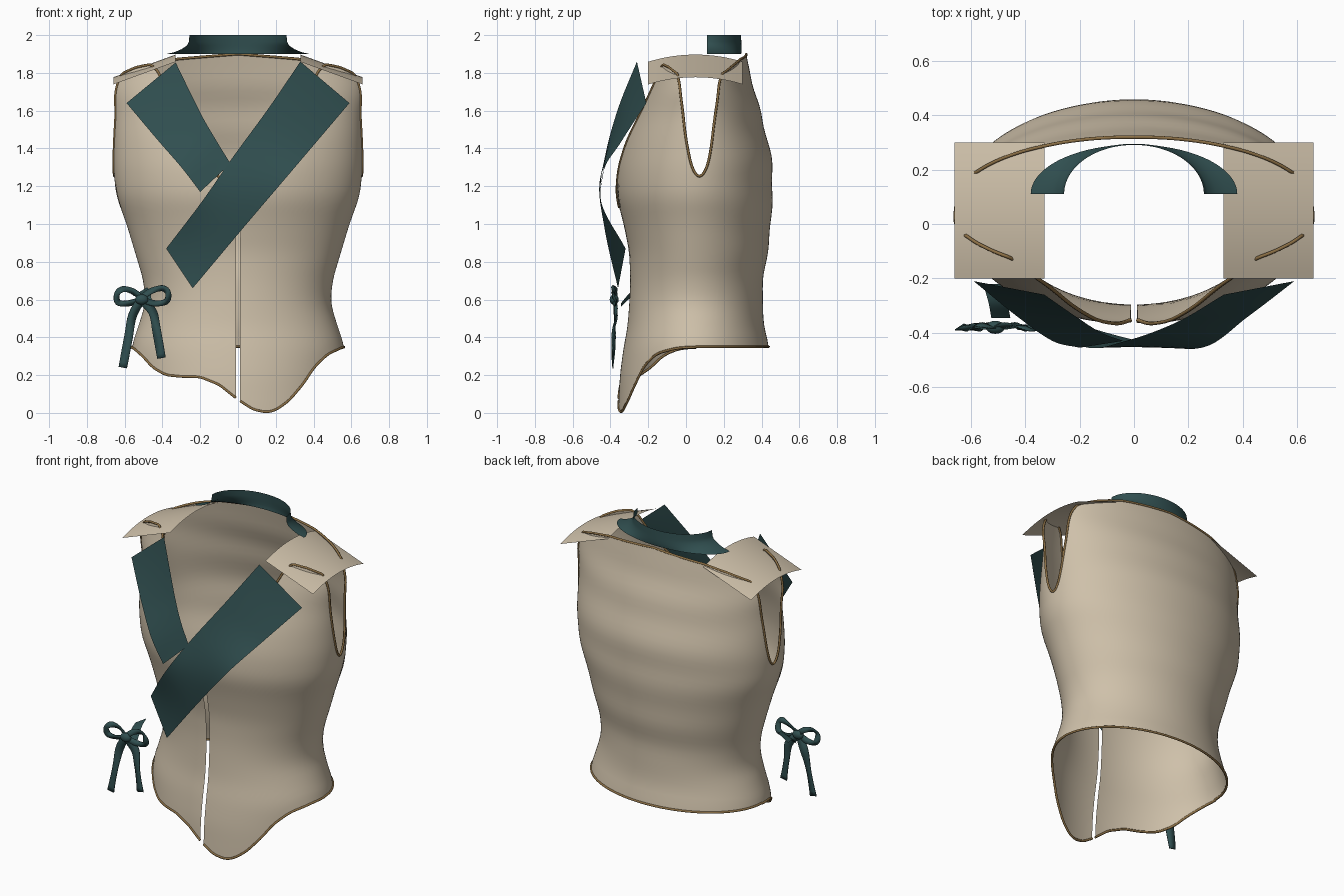
import bpy
from math import sin, cos, pi, radians
from mathutils import Vector

if "Cube" in bpy.data.objects:
    bpy.data.objects.remove(bpy.data.objects["Cube"])


def material(name, rgb):
    m = bpy.data.materials.new(name)
    m.diffuse_color = (*rgb, 1)
    m.use_nodes = True
    m.node_tree.nodes["Principled BSDF"].inputs["Base Color"].default_value = m.diffuse_color
    return m


CREAM = material("cream_cloth", (0.62, 0.53, 0.40))
TEAL = material("teal_cloth", (0.03, 0.078, 0.08))
GOLD = material("gold_trim", (0.26, 0.16, 0.06))


def lerp_table(table, v, col=1):
    if v <= table[0][0]:
        return table[0][col]
    for p, q in zip(table, table[1:]):
        if v <= q[0]:
            return p[col] + (q[col] - p[col]) * (v - p[0]) / (q[0] - p[0])
    return table[-1][col]


def soft_table(table, v, col, w):
    return sum(lerp_table(table, v + w * k / 3, col) for k in range(-3, 4)) / 7


def grid_object(name, rows, mat):
    """Smooth sheet from equally long rows of points."""
    n = len(rows[0])
    verts = [p for r in rows for p in r]
    faces = [(i * n + j, i * n + j + 1, (i + 1) * n + j + 1, (i + 1) * n + j)
             for i in range(len(rows) - 1) for j in range(n - 1)]
    me = bpy.data.meshes.new(name)
    me.from_pydata(verts, [], faces)
    me.polygons.foreach_set("use_smooth", [True] * len(faces))
    me.materials.append(mat)
    ob = bpy.data.objects.new(name, me)
    bpy.context.collection.objects.link(ob)
    return ob


def spline(points, steps=8):
    """Catmull-Rom samples through the points."""
    p = [Vector(q) for q in points]
    p = [2 * p[0] - p[1]] + p + [2 * p[-1] - p[-2]]
    out = []
    for i in range(1, len(p) - 2):
        a, b, c, d = p[i - 1:i + 3]
        for k in range(steps):
            t = k / steps
            out.append(0.5 * (2 * b + (c - a) * t + (2 * a - 5 * b + 4 * c - d) * t * t
                              + (3 * b - a - 3 * c + d) * t ** 3))
    out.append(p[-2])
    return out


def strip(name, edge_a, edge_b, mat=TEAL):
    a, b = spline(edge_a), spline(edge_b)
    return grid_object(name, [[p.lerp(q, k / 6) for k in range(7)] for p, q in zip(a, b)], mat)


def piping(name, points):
    cu = bpy.data.curves.new(name, "CURVE")
    cu.dimensions = "3D"
    cu.bevel_depth = 0.007
    cu.bevel_resolution = 1
    sp = cu.splines.new("POLY")
    sp.points.add(len(points) - 1)
    for q, p in zip(sp.points, points):
        q.co = (*p, 1)
    cu.materials.append(GOLD)
    bpy.context.collection.objects.link(bpy.data.objects.new(name, cu))


# Vest body: height, half width, front y, back y
BODY = [(0, .56, -.36, .43), (.2, .56, -.35, .43), (.35, .565, -.33, .437), (.45, .53, -.31, .42),
        (.58, .49, -.30, .40), (.7, .50, -.295, .41), (.85, .545, -.30, .43), (1.0, .59, -.33, .452),
        (1.15, .645, -.37, .455), (1.3, .66, -.365, .462), (1.45, .66, -.33, .43),
        (1.6, .66, -.27, .395), (1.7, .68, -.235, .36), (1.8, .66, -.20, .345), (1.9, .65, -.18, .31)]
# Top edge by angle from the side: neck V, shoulder, armhole, shoulder, back neck
TOP = [(-88.8, 1.08), (-82, 1.23), (-72, 1.43), (-60, 1.64), (-50, 1.81), (-45, 1.845), (-35, 1.83),
       (-22, 1.795), (-18, 1.74), (-12, 1.6), (-6, 1.4), (-3, 1.31), (0, 1.265), (3, 1.25), (6, 1.265),
       (9, 1.31), (12, 1.4), (18, 1.6), (25, 1.75), (29, 1.795), (45, 1.84), (60, 1.873), (90, 1.9)]
# Uneven front hem by x
HEM = [(-.56, .35), (-.5, .30), (-.45, .24), (-.38, .20), (-.3, .192), (-.2, .19), (-.1, .15), (0, .07),
       (.08, .018), (.15, .003), (.2, .015), (.27, .065), (.35, .16), (.4, .24), (.47, .31), (.56, .35)]


def body_point(phi, z):
    a, f, b = (soft_table(BODY, z, c, .05) for c in (1, 2, 3))
    s, y0 = sin(radians(phi)), .05
    y = y0 + s * ((b - y0 + .004 * sin(z * 24)) if s > 0 else (y0 - f))
    return Vector((a * cos(radians(phi)), y, z))


columns = []
N, ROWS = 540, 40
for i in range(N + 1):
    phi = -88.8 + 357.6 * i / N
    side = phi if phi <= 90 else 180 - phi
    top = soft_table(TOP, side, 1, 1.2)
    hem = .35 if side >= 0 else soft_table(HEM, .56 * cos(radians(phi)), 1, .02)
    columns.append([body_point(phi, hem + (top - hem) * j / ROWS) for j in range(ROWS + 1)])
grid_object("vest_body", columns, CREAM)
piping("hem_trim", [c[0] for c in columns])
piping("neck_and_armhole_trim", [c[-1] for c in columns])

# Arched shoulder panels
for s, side in ((1, "right"), (-1, "left")):
    rows = []
    for i in range(9):
        u = i / 8
        rows.append([(s * (.33 + .33 * u), -.2 + .5 * k / 16,
                      1.897 - .12 * u - .038 * (k / 8 - 1) ** 2) for k in range(17)])
    grid_object("shoulder_panel_" + side, rows, CREAM)

# Half-round standing collar, flared at the base
COLLAR = [(1.9, .38, .182), (1.91, .335, .184), (1.925, .30, .185), (1.945, .27, .184),
          (1.965, .26, .183), (2.0, .257, .181)]
grid_object("collar", [[(r * cos(pi * k / 48), .11 + d * sin(pi * k / 48), z) for k in range(49)]
                       for z, r, d in COLLAR], TEAL)

# Crossed lapel sashes
strip("long_sash",
      [(.33, -.26, 1.86), (.16, -.36, 1.61), (-.03, -.43, 1.35), (-.19, -.45, 1.12), (-.38, -.32, .87)],
      [(.59, -.21, 1.64), (.42, -.34, 1.44), (.25, -.455, 1.24), (.02, -.43, .97), (-.24, -.36, .66)])
strip("short_sash",
      [(-.33, -.26, 1.855), (-.20, -.35, 1.59), (-.12, -.40, 1.45), (-.04, -.43, 1.32)],
      [(-.59, -.21, 1.64), (-.43, -.34, 1.45), (-.30, -.43, 1.30), (-.20, -.455, 1.17)])


# Side bow: loops, tails, knot and the tab that ties it to the waist
def flat_ribbon(name, pts, width):
    """Ribbon lying in the xz plane with a slight twist."""
    c = spline([(x, -.38 + .008 * sin(i * 1.7), z) for i, (x, z) in enumerate(pts)], 6)
    a, b = [], []
    for i, p in enumerate(c):
        t = c[min(i + 1, len(c) - 1)] - c[max(i - 1, 0)]
        n = Vector((-t.z, 0, t.x)).normalized() * width / 2
        n.y = .009 * sin(i * .35)
        a.append(p + n)
        b.append(p - n)
    ob = grid_object(name, list(zip(a, b)), TEAL)
    m = ob.modifiers.new("thickness", "SOLIDIFY")
    m.thickness = .005
    m.offset = 0


flat_ribbon("bow_loop_left", [(-.51, .61), (-.56, .645), (-.61, .655), (-.64, .63), (-.635, .585),
                              (-.58, .58), (-.51, .60)], .03)
flat_ribbon("bow_loop_right", [(-.51, .61), (-.46, .645), (-.40, .66), (-.37, .635), (-.38, .59),
                               (-.44, .58), (-.51, .60)], .03)
flat_ribbon("bow_tail_left", [(-.52, .59), (-.56, .51), (-.58, .40), (-.61, .24)], .045)
flat_ribbon("bow_tail_right", [(-.50, .59), (-.45, .53), (-.43, .43), (-.405, .29)], .045)
strip("bow_tab", [(-.555, -.22, .62), (-.535, -.29, .61), (-.525, -.345, .56)],
      [(-.48, -.22, .665), (-.465, -.29, .64), (-.455, -.345, .58)])
bpy.ops.mesh.primitive_uv_sphere_add(segments=20, ring_count=12, radius=1, location=(-.51, -.38, .6))
knot = bpy.context.object
knot.name = "bow_knot"
knot.scale = (.035, .024, .027)
knot.data.materials.append(TEAL)
bpy.ops.object.shade_smooth()
